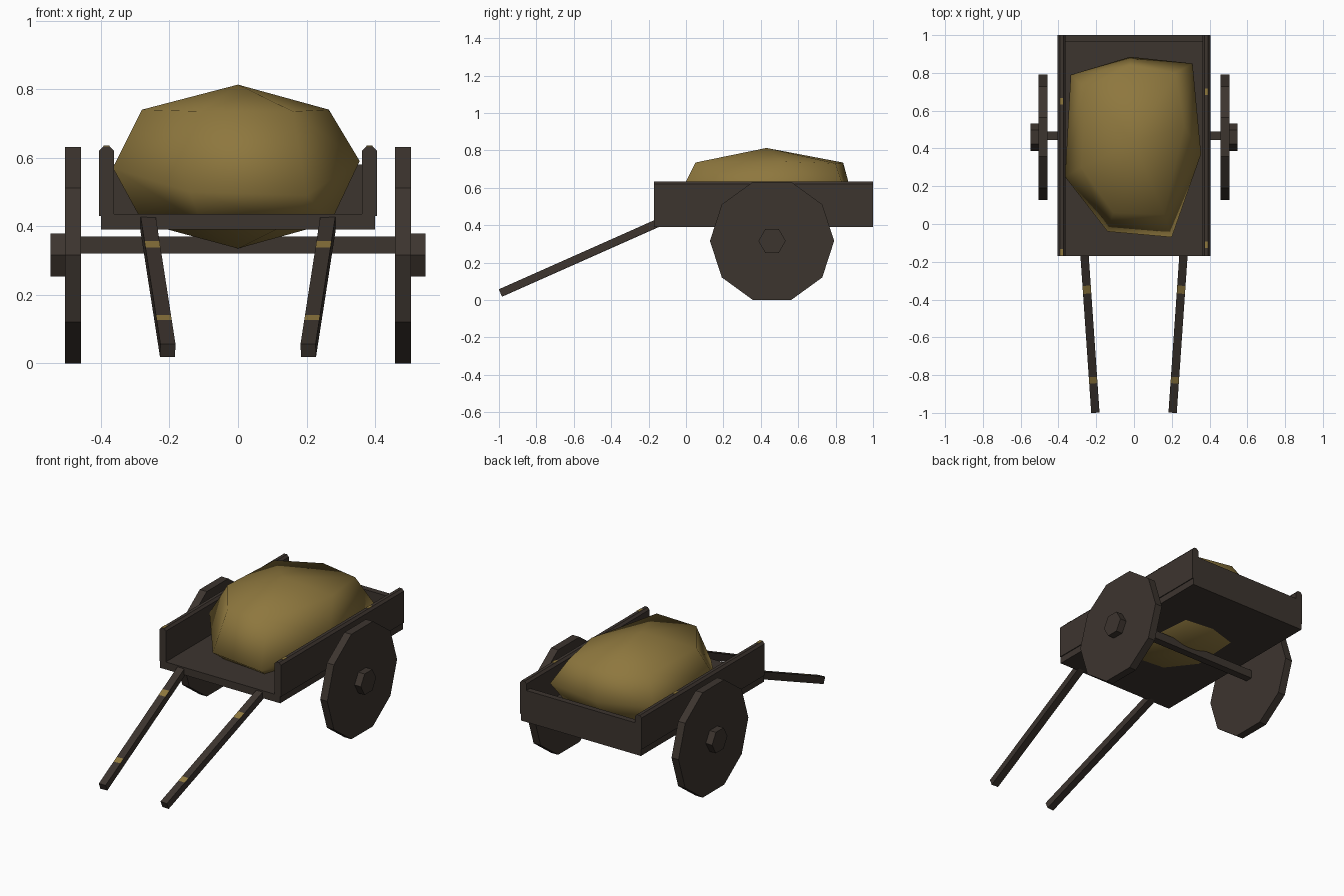
import bpy, bmesh, math
from mathutils import Vector, Matrix

if "Cube" in bpy.data.objects:
    bpy.data.objects.remove(bpy.data.objects["Cube"])


def material(name, rgb):
    m = bpy.data.materials.new(name)
    m.diffuse_color = (*rgb, 1)
    m.use_nodes = True
    m.node_tree.nodes["Principled BSDF"].inputs["Base Color"].default_value = m.diffuse_color
    return m


WOOD = material("dark wood", (0.046, 0.035, 0.028))
HAY = material("dry hay", (0.27, 0.185, 0.048))


def finish(name, bm, *mats):
    bmesh.ops.recalc_face_normals(bm, faces=bm.faces)
    me = bpy.data.meshes.new(name)
    bm.to_mesh(me)
    bm.free()
    for m in mats:
        me.materials.append(m)
    ob = bpy.data.objects.new(name, me)
    bpy.context.collection.objects.link(ob)
    return ob


def box(name, x, y, z, mat=WOOD):
    bm = bmesh.new()
    size = Matrix.Diagonal((x[1] - x[0], y[1] - y[0], z[1] - z[0], 1))
    mid = Vector((sum(x) / 2, sum(y) / 2, sum(z) / 2))
    bmesh.ops.create_cube(bm, size=1, matrix=Matrix.Translation(mid) @ size)
    return finish(name, bm, mat)


def prism_x(name, pts, x0, x1):
    """Extrude a (y, z) outline along x."""
    bm = bmesh.new()
    a, b = ([bm.verts.new((x, y, z)) for y, z in pts] for x in (x0, x1))
    n = len(pts)
    bm.faces.new(a)
    bm.faces.new(b)
    for i in range(n):
        j = (i + 1) % n
        bm.faces.new((a[i], a[j], b[j], b[i]))
    return finish(name, bm, WOOD)


def polygon(n, r, cy=0.46, cz=0.316):
    return [(cy + r * math.cos(2 * math.pi * i / n),
             cz + r * math.sin(2 * math.pi * i / n)) for i in range(n)]


# Cart bed, tailboard and axle
box("bed_floor", (-0.40, 0.40), (-0.17, 1.0), (0.39, 0.435))
box("tailboard", (-0.365, 0.365), (0.965, 1.0), (0.43, 0.58))
box("axle", (-0.48, 0.48), (0.445, 0.49), (0.32, 0.37))


def side_wall(name, s):
    # Plank with chamfered top edges
    bm = bmesh.new()
    prof = [(0.362, 0.43), (0.405, 0.43), (0.405, 0.62),
            (0.393, 0.633), (0.374, 0.633), (0.362, 0.62)]
    a, b = ([bm.verts.new((s * x, y, z)) for x, z in prof] for y in (-0.17, 1.0))
    bm.faces.new(a)
    bm.faces.new(b)
    for i in range(6):
        j = (i + 1) % 6
        bm.faces.new((a[i], a[j], b[j], b[i]))
    finish(name, bm, WOOD)


def handle(name, s):
    # Sloping shaft; two short bands of its top face carry straw
    p0, p1 = Vector((s * 0.263, -0.15, 0.412)), Vector((s * 0.205, -0.991, 0.038))
    d = (p1 - p0).normalized()
    side = d.cross(Vector((0, 0, 1))).normalized()
    up = side.cross(d).normalized()
    bm = bmesh.new()
    rings = []
    for t in (0, 0.2, 0.25, 0.775, 0.815, 1):
        p = p0.lerp(p1, t)
        rings.append([bm.verts.new(p + side * a * 0.022 + up * b * 0.021)
                      for a, b in ((-1, 1), (1, 1), (1, -1), (-1, -1))])
    bm.faces.new(rings[0])
    bm.faces.new(rings[-1])
    for k in range(5):
        for i in range(4):
            j = (i + 1) % 4
            f = bm.faces.new((rings[k][i], rings[k][j], rings[k + 1][j], rings[k + 1][i]))
            if i == 0 and k in (1, 3):
                f.material_index = 1
    finish(name, bm, WOOD, HAY)


for s, tag in ((-1, "left"), (1, "right")):
    side_wall(tag + "_side_wall", s)
    prism_x(tag + "_wheel", polygon(10, 0.332), s * 0.458, s * 0.505)
    prism_x(tag + "_wheel_hub", polygon(6, 0.073), s * 0.50, s * 0.547)
    handle(tag + "_handle", s)

# Loose straw wisps on the wall tops
for i, (x, y) in enumerate(((-0.384, 0.65), (-0.384, -0.15), (0.384, 0.70), (0.384, -0.11))):
    box(f"straw_wisp_{i + 1}", (x - 0.009, x + 0.009), (y - 0.018, y + 0.018), (0.63, 0.635), HAY)

# Hay heap: irregular seven-sided lump that pokes through the floor
middle = [(0.355, 0.37, 0.59), (0.31, 0.85, 0.58), (-0.02, 0.885, 0.57), (-0.335, 0.79, 0.58),
          (-0.365, 0.25, 0.57), (-0.14, -0.04, 0.50), (0.20, -0.07, 0.49)]
upper = [(0.265, 0.52, 0.74), (0.22, 0.80, 0.73), (-0.02, 0.84, 0.735), (-0.26, 0.72, 0.735),
         (-0.28, 0.30, 0.74), (-0.11, 0.06, 0.735), (0.16, 0.05, 0.735)]
bm = bmesh.new()
lower = [(x * 0.76, 0.43 + (y - 0.43) * 0.76, 0.41) for x, y, z in middle]
rings = [[bm.verts.new(p) for p in r] for r in (upper, middle, lower)]
top, bottom = bm.verts.new((0, 0.43, 0.813)), bm.verts.new((0, 0.43, 0.335))
for i in range(7):
    j = (i + 1) % 7
    bm.faces.new((top, rings[0][i], rings[0][j]))
    bm.faces.new((bottom, rings[2][j], rings[2][i]))
    for a, b in zip(rings, rings[1:]):
        bm.faces.new((a[i], b[i], b[j]))
        bm.faces.new((a[i], b[j], a[j]))
for f in bm.faces:
    f.smooth = True
finish("hay_heap", bm, HAY)
